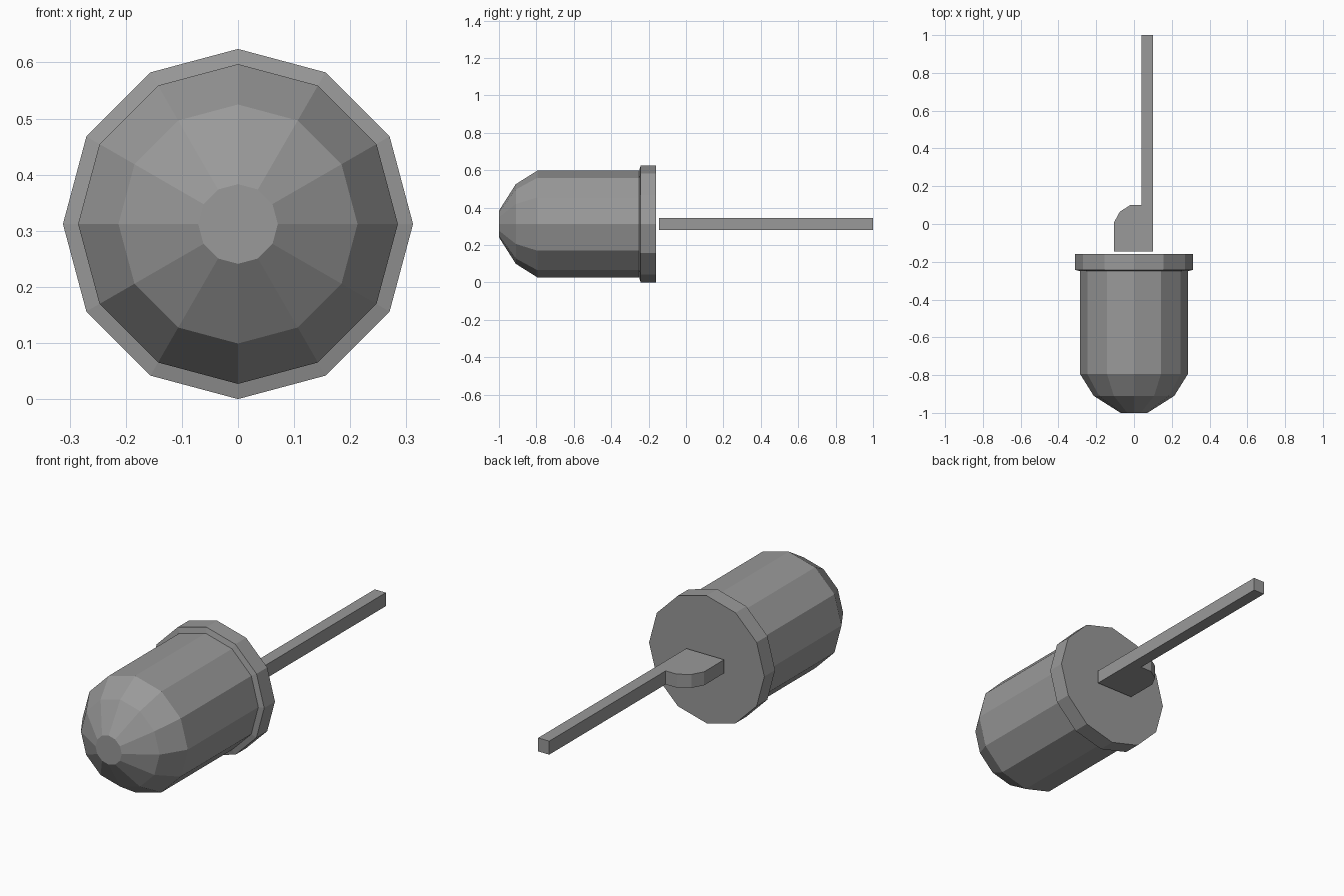
import bpy, bmesh, math

cube = bpy.data.objects.get("Cube")
if cube:
    bpy.data.objects.remove(cube, do_unlink=True)

AXIS_Z = 0.312
SIDES = 12

grey = bpy.data.materials.new("plain grey")
grey.use_nodes = True
colour = (0.32, 0.32, 0.32, 1)
grey.diffuse_color = colour
grey.node_tree.nodes["Principled BSDF"].inputs["Base Color"].default_value = colour


def finish(name, bm):
    bmesh.ops.recalc_face_normals(bm, faces=bm.faces)
    mesh = bpy.data.meshes.new(name)
    bm.to_mesh(mesh)
    bm.free()
    mesh.materials.append(grey)
    obj = bpy.data.objects.new(name, mesh)
    bpy.context.collection.objects.link(obj)
    return obj


def turned(name, profile):
    """Capped, faceted solid turned about the y axis from (y, radius) pairs."""
    bm = bmesh.new()
    rings = []
    for y, r in profile:
        angles = [math.tau * i / SIDES for i in range(SIDES)]
        rings.append([bm.verts.new((r * math.cos(a), y, AXIS_Z + r * math.sin(a)))
                      for a in angles])
    for a, b in zip(rings, rings[1:]):
        for i in range(SIDES):
            j = (i + 1) % SIDES
            bm.faces.new((a[i], a[j], b[j], b[i]))
    bm.faces.new(rings[0])
    bm.faces.new(rings[-1])
    return finish(name, bm)


def plate(name, outline, z0, z1):
    """Flat outline extruded upward."""
    bm = bmesh.new()
    face = bm.faces.new([bm.verts.new((x, y, z0)) for x, y in outline])
    up = bmesh.ops.extrude_face_region(bm, geom=[face])["geom"]
    bmesh.ops.translate(bm, vec=(0, 0, z1 - z0),
                        verts=[v for v in up if isinstance(v, bmesh.types.BMVert)])
    return finish(name, bm)


# Domed bulb with a slightly sloped rim at its base
turned("bulb_and_rim", [(-1, 0.071), (-0.91, 0.213), (-0.795, 0.285), (-0.25, 0.285),
                        (-0.243, 0.312), (-0.16, 0.312)])

# Flat lead with a rounded tab, just behind the rim
plate("lead_with_tab", [(-0.105, -0.145), (0.1, -0.145), (0.1, 1), (0.04, 1), (0.04, 0.1),
                        (-0.02, 0.1), (-0.075, 0.065), (-0.105, 0.01)],
      AXIS_Z - 0.033, AXIS_Z + 0.033)
